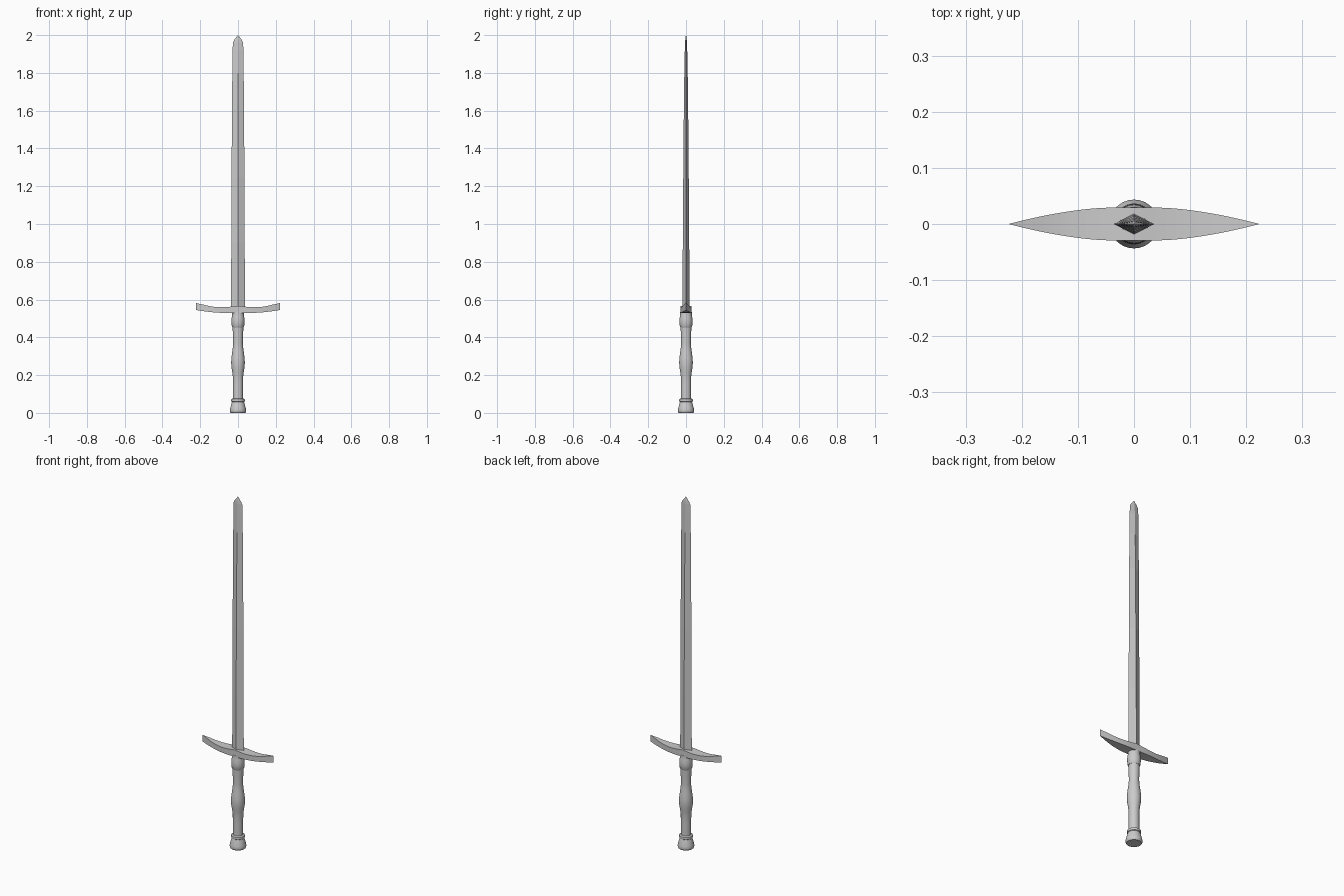
import bpy, bmesh, math

if "Cube" in bpy.data.objects:
    bpy.data.objects.remove(bpy.data.objects["Cube"])


def finish(name, bm, smooth=None):
    bmesh.ops.recalc_face_normals(bm, faces=bm.faces)
    me = bpy.data.meshes.new(name)
    bm.to_mesh(me)
    bm.free()
    ob = bpy.data.objects.new(name, me)
    bpy.context.collection.objects.link(ob)
    if smooth:
        bpy.context.view_layer.objects.active = ob
        ob.select_set(True)
        bpy.ops.object.shade_smooth_by_angle(angle=math.radians(smooth))
        ob.select_set(False)
    return ob


def loft(name, rings, smooth=None):
    """Skin a list of equally sized closed rings and cap both ends."""
    bm = bmesh.new()
    loops = [[bm.verts.new(p) for p in r] for r in rings]
    n = len(loops[0])
    for a, b in zip(loops, loops[1:]):
        for i in range(n):
            j = (i + 1) % n
            bm.faces.new((a[i], a[j], b[j], b[i]))
    bm.faces.new(loops[0])
    bm.faces.new(loops[-1])
    bmesh.ops.remove_doubles(bm, verts=bm.verts, dist=0.00005)
    return finish(name, bm, smooth)


def lathe(name, profile, sides=32):
    rings = [[(r * math.cos(2 * math.pi * i / sides),
               r * math.sin(2 * math.pi * i / sides), z) for i in range(sides)]
             for r, z in profile]
    return loft(name, rings, 35)


# blade: diamond section tapering to a point
sections = [(0.55, 0.0365, 0.019), (0.9, 0.0355, 0.017), (1.25, 0.034, 0.0145),
            (1.6, 0.032, 0.0115), (1.8, 0.030, 0.009), (1.92, 0.0285, 0.0065),
            (1.96, 0.027, 0.005), (1.975, 0.020, 0.004), (2.0, 0.0005, 0.0005)]
loft("blade", [[(w, 0, z), (0, t, z), (-w, 0, z), (0, -t, z)]
               for z, w, t in sections])

# crossguard: pointed lens in plan, ends swept up
rings = []
steps, half = 24, 0.223
for i in range(steps + 1):
    x = half * (2 * i / steps - 1)
    u = abs(x) / half
    y = 0.029 * (1 - max(0, (u - 0.2) / 0.8) ** 1.6) + 0.0002
    bottom = 0.528 + 0.017 * u ** 2.5
    top = 0.567 - 0.008 * math.sin(math.pi * min(u / 0.85, 1)) + 0.015 * u ** 4
    rings.append([(x, -y, bottom), (x, y, bottom), (x, y, top), (x, -y, top)])
loft("crossguard", rings, 30)

# grip with swelling in the middle
lathe("grip", [(0.027, 0.07), (0.027, 0.14), (0.0272, 0.19), (0.030, 0.213),
               (0.0345, 0.24), (0.0362, 0.265), (0.035, 0.29), (0.031, 0.32),
               (0.0275, 0.345), (0.0262, 0.37), (0.0272, 0.41), (0.0285, 0.46)])

# collar under the guard
lathe("collar", [(0.030, 0.453), (0.0325, 0.457), (0.0345, 0.48), (0.0345, 0.495),
                 (0.032, 0.512), (0.0305, 0.52), (0.0305, 0.535)])

# ring above the pommel
lathe("pommel_ring", [(0.030, 0.056), (0.035, 0.06), (0.0365, 0.066),
                      (0.035, 0.073), (0.027, 0.077)])

# flared pommel
lathe("pommel", [(0.038, 0.0), (0.042, 0.004), (0.0435, 0.012), (0.0415, 0.024),
                 (0.037, 0.04), (0.0335, 0.053), (0.031, 0.06)])
